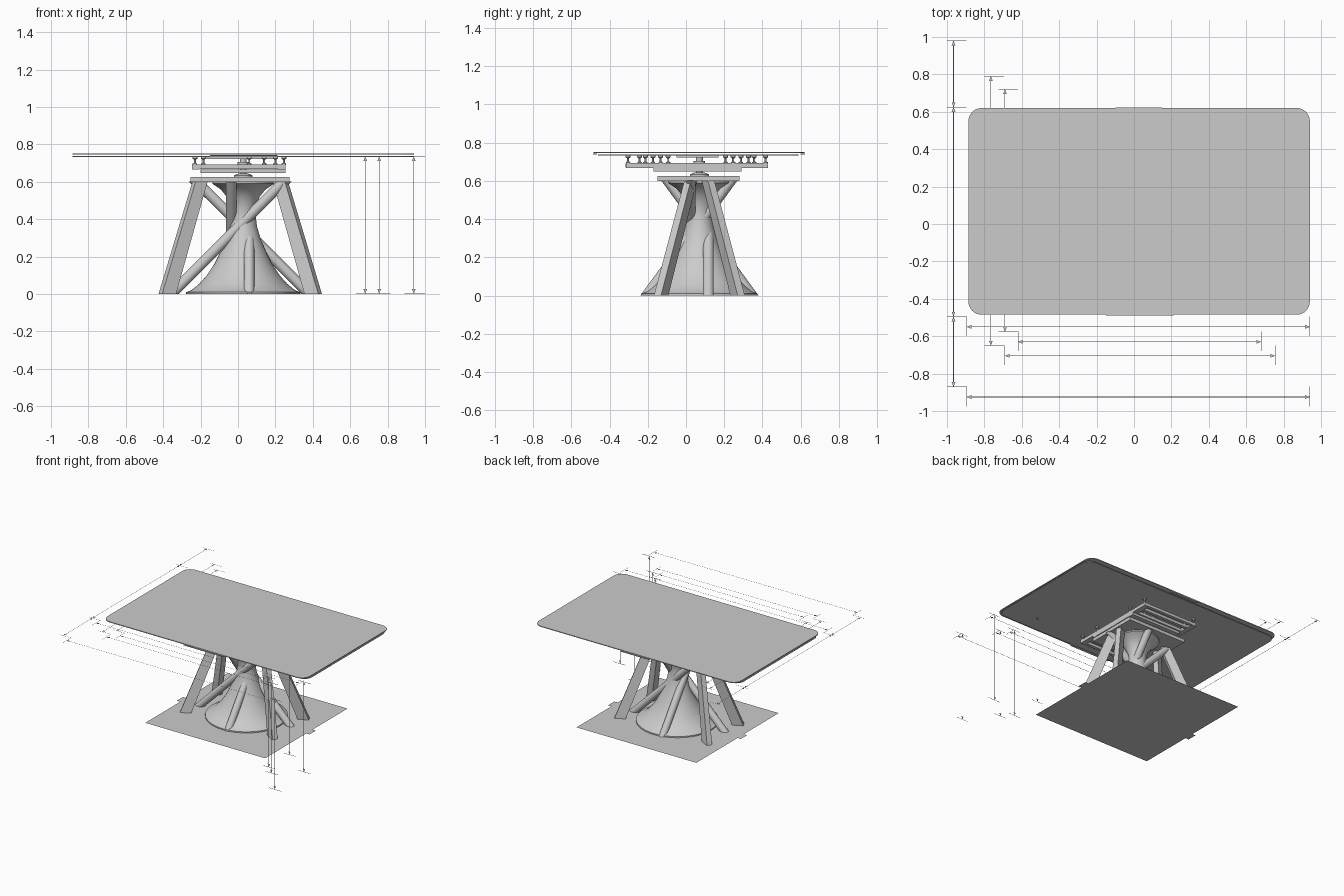
import bpy, bmesh, math
from mathutils import Vector

if "Cube" in bpy.data.objects:
    bpy.data.objects.remove(bpy.data.objects["Cube"])

CX, CY = 0.012, 0.07          # base centre
TX, TY = 0.028, 0.068         # tabletop centre


def make(name, verts, faces, smooth=False):
    me = bpy.data.meshes.new(name)
    me.from_pydata([tuple(v) for v in verts], [], faces)
    ob = bpy.data.objects.new(name, me)
    bpy.context.collection.objects.link(ob)
    bm = bmesh.new()
    bm.from_mesh(me)
    bmesh.ops.recalc_face_normals(bm, faces=bm.faces)
    bm.to_mesh(me)
    bm.free()
    if smooth:
        bpy.ops.object.select_all(action='DESELECT')
        ob.select_set(True)
        bpy.context.view_layer.objects.active = ob
        bpy.ops.object.shade_smooth_by_angle(angle=math.radians(40))
    return ob


def prism(name, low, high, smooth=False):
    n = len(low)
    faces = [tuple(range(n))[::-1], tuple(range(n, 2 * n))]
    faces += [(i, (i + 1) % n, n + (i + 1) % n, n + i) for i in range(n)]
    return make(name, list(low) + list(high), faces, smooth)


def box(name, x0, x1, y0, y1, z0, z1):
    c = [(x0, y0), (x1, y0), (x1, y1), (x0, y1)]
    return prism(name, [(x, y, z0) for x, y in c], [(x, y, z1) for x, y in c])


def slab(name, x0, x1, y0, y1, z0, z1, r):
    pts = []
    for k, (x, y) in enumerate([(x1 - r, y1 - r), (x0 + r, y1 - r), (x0 + r, y0 + r), (x1 - r, y0 + r)]):
        for i in range(9):
            a = math.pi / 2 * (k + i / 8)
            pts.append((x + r * math.cos(a), y + r * math.sin(a)))
    return prism(name, [(x, y, z0) for x, y in pts], [(x, y, z1) for x, y in pts])


def lathe(name, x, y, profile, n=48):
    verts, faces = [], []
    for r, z in profile:
        verts += [(x + r * math.cos(2 * math.pi * i / n), y + r * math.sin(2 * math.pi * i / n), z) for i in range(n)]
    for k in range(len(profile) - 1):
        for i in range(n):
            j = (i + 1) % n
            faces.append((k * n + i, k * n + j, (k + 1) * n + j, (k + 1) * n + i))
    faces += [tuple(range(n))[::-1], tuple(range((len(profile) - 1) * n, len(profile) * n))]
    return make(name, verts, faces, True)


def tube(name, a, b, r, n=24):
    # round bar whose ends are cut level with the floor
    a, b = Vector(a), Vector(b)
    d = (b - a).normalized()
    u = d.cross(Vector((0, 0, 1))).normalized()
    v = d.cross(u)
    rings = []
    for z in (a.z, b.z):
        ring = []
        for i in range(n):
            t = 2 * math.pi * i / n
            p = a + u * r * math.cos(t) + v * r * math.sin(t)
            ring.append(p + d * ((z - p.z) / d.z))
        rings.append(ring)
    return prism(name, *rings, smooth=True)


# Tabletop: thin upper sheet and narrower sheet below it
slab("tabletop", -0.885, 0.94, -0.485, 0.62, 0.745, 0.751, 0.07)
slab("lower_leaf", -0.885, 0.94, -0.46, 0.59, 0.732, 0.737, 0.07)
box("back_leaf_tab", -0.10, 0.15, 0.60, 0.624, 0.738, 0.744)
box("front_leaf_tab", -0.15, 0.21, -0.488, -0.465, 0.738, 0.744)

# Floor sheet with small mid-side tabs
fx, fy = 0.54, 0.53
floor = [(-fx, -fy), (fx, -fy), (fx, 0), (fx + .03, 0), (fx + .03, .08), (fx, .08), (fx, fy),
         (-fx, fy), (-fx, 0), (-fx - .03, 0), (-fx - .03, -.08), (-fx, -.08)]
make("floor_sheet", [(TX + x, TY + y, 0) for x, y in floor], [tuple(range(12))])

# Flared central pedestal
lathe("flared_pedestal", TX, CY, [
    (0.305, 0), (0.305, 0.01), (0.275, 0.022), (0.235, 0.055), (0.195, 0.10), (0.155, 0.16),
    (0.125, 0.22), (0.095, 0.29), (0.074, 0.36), (0.066, 0.42), (0.070, 0.47),
    (0.088, 0.52), (0.12, 0.56), (0.165, 0.59), (0.165, 0.60)], 64)

# Four flat splayed legs
for sx, side in ((-1, "left"), (1, "right")):
    for sy, end in ((-1, "front"), (1, "back")):
        ang = math.atan2(sy * 0.2, sx * 0.385)
        c, s = math.cos(ang), math.sin(ang)
        sect = [(-1, -1), (1, -1), (1, 1), (-1, 1)]

        def ring(x, y, z, a, b):
            return [(CX + sx * x + c * a * p - s * b * q, CY + sy * y + s * a * p + c * b * q, z) for p, q in sect]
        prism(f"{end}_{side}_leg", ring(0.39, 0.20, 0, 0.042, 0.021), ring(0.215, 0.045, 0.602, 0.036, 0.019))

# Four crossing tubes in a pinwheel around the pedestal
for k, (lo, hi) in enumerate([(0.37, 0.235), (0.275, 0.165), (0.37, 0.235), (0.275, 0.165)]):
    a = math.pi + k * math.pi / 2
    d = Vector((round(math.cos(a)), round(math.sin(a)), 0))
    off = Vector((-d.y, d.x, 0)) * 0.047
    o = Vector((CX, CY, 0)) + off
    tube(f"crossing_tube_{k + 1}", o + d * lo, o - d * hi + Vector((0, 0, 0.602)), 0.028)

# Base head and swivel
box("base_head", -0.255, 0.275, -0.15, 0.28, 0.60, 0.627)
lathe("swivel", TX, CY, [(0.05, 0.625), (0.05, 0.633), (0.035, 0.642), (0.018, 0.645), (0.018, 0.732)], 24)
lathe("swivel_collar", TX, CY, [(0.03, 0.69), (0.03, 0.705)], 24)
box("top_mount_plate", -0.17, 0.19, -0.05, 0.17, 0.722, 0.732)

# Lower carrier rails
for i, y in enumerate((-0.17, 0.05, 0.25)):
    box(f"lower_rail_{i + 1}", -0.20, 0.255, y, y + 0.04, 0.648, 0.667)
for i, x in enumerate((-0.20, 0.215)):
    box(f"lower_side_rail_{i + 1}", x, x + 0.04, -0.13, 0.25, 0.65, 0.667)

# Upper sliding frame: long side bars and groups of cross slats
for i, x in enumerate((-0.245, 0.215)):
    box(f"slide_bar_{i + 1}", x, x + 0.04, -0.315, 0.43, 0.667, 0.693)
for s, end in ((-1, "front"), (1, "back")):
    for i, d in enumerate((0.36, 0.30, 0.23)):
        y = 0.057 + s * d
        box(f"{end}_slat_{i + 1}", -0.205, 0.215, y - 0.0125, y + 0.0125, 0.669, 0.692)

# Small support pins with pads
pin = [(0.012, 0.690), (0.012, 0.697), (0.005, 0.702), (0.005, 0.718), (0.013, 0.724), (0.013, 0.732)]
for s, end in ((-1, "front"), (1, "back")):
    for i, (x, d) in enumerate([(-0.23, 0.36), (0.245, 0.36), (-0.185, 0.30), (0.20, 0.30),
                                (-0.23, 0.27), (0.245, 0.19), (-0.23, 0.15), (0.06, 0.23), (0.14, 0.23)]):
        lathe(f"{end}_pin_{i + 1}", x, 0.057 + s * d, pin, 12)


# Flat measuring lines with end ticks and arrowheads
def measure(name, a, b, side, t0, t1):
    a, b, side = Vector(a), Vector(b), Vector(side)
    d = (b - a).normalized()
    w = 0.0015
    verts, faces = [], []

    def poly(*p):
        faces.append(tuple(range(len(verts), len(verts) + len(p))))
        verts.extend(p)
    poly(a - side * w, b - side * w, b + side * w, a + side * w)
    for p, e in ((a, d), (b, -d)):
        poly(p + side * t0 - e * w, p + side * t1 - e * w, p + side * t1 + e * w, p + side * t0 + e * w)
        poly(p, p + e * 0.025 + side * 0.01, p + e * 0.025 - side * 0.01)
    make(name, verts, faces)


Z = 0.745
for i, (x, y0, y1, t0, t1) in enumerate([(-.965, -.87, -.495, -.035, .07), (-.965, -.495, .625, -.035, .07),
                                         (-.965, .625, .98, -.035, .07), (-.765, -.65, .79, -.035, .07),
                                         (-.69, -.575, .72, -.035, .07)]):
    measure(f"depth_line_{i + 1}", (x, y0, Z), (x, y1, Z), (1, 0, 0), t0, t1)
for i, (y, x0, x1) in enumerate([(-.55, -.895, .94), (-.63, -.62, .68), (-.705, -.69, .755), (-.925, -.895, .94)]):
    measure(f"width_line_{i + 1}", (x0, y, Z), (x1, y, Z), (0, 1, 0), -.05, .055)
for i, (x, y) in enumerate([(.68, -.575), (.68, -.31), (.755, -.65), (.94, -.495), (.94, -.87)]):
    measure(f"height_line_{i + 1}", (x, y, 0.002), (x, y, 0.735), (1, 0, 0), -.05, .06)
